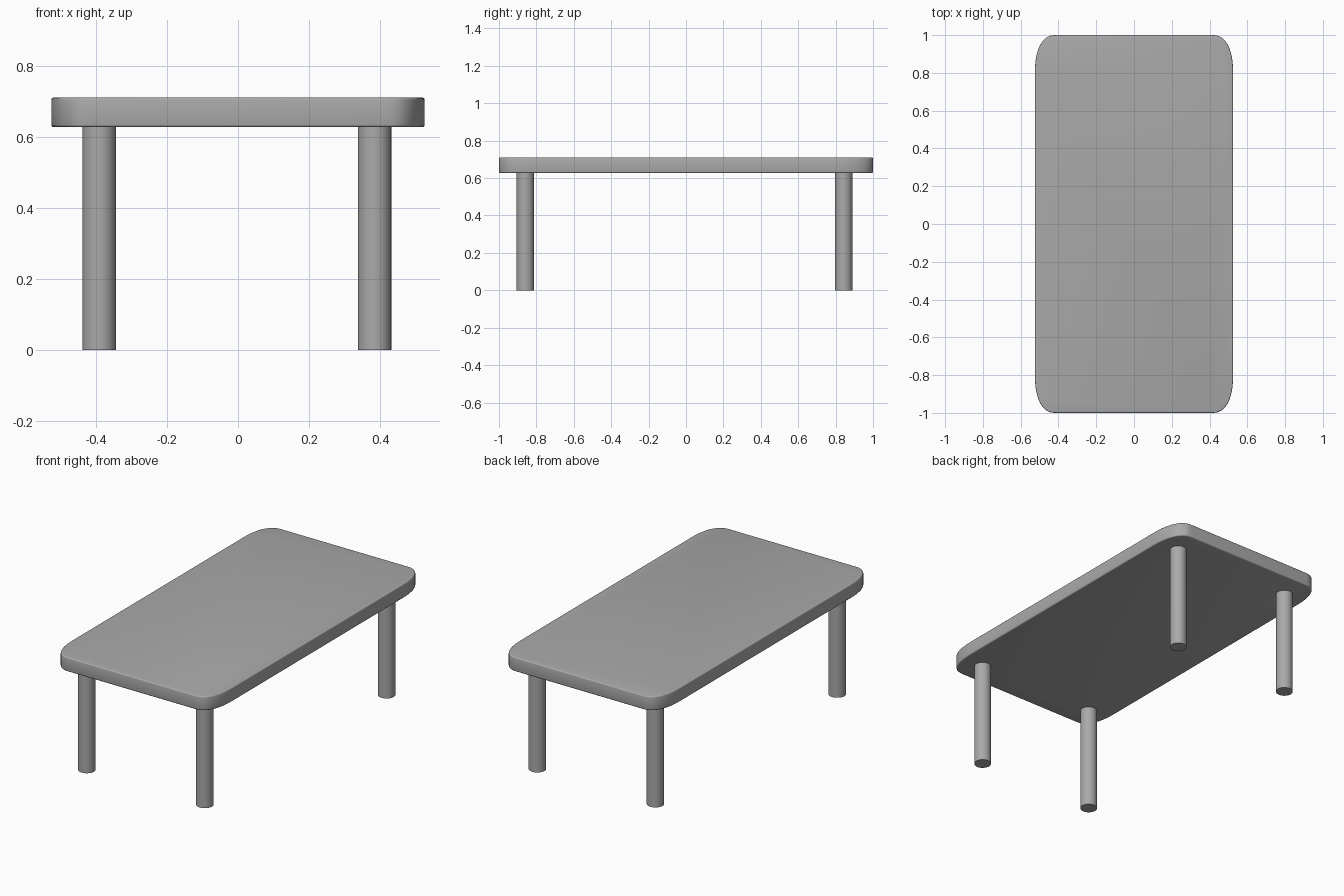
import bpy
import bmesh
from math import cos, sin, pi, radians

cube = bpy.data.objects.get("Cube")
if cube:
    bpy.data.objects.remove(cube, do_unlink=True)

# Single grey finish
GREY = (0.4, 0.4, 0.4, 1.0)
grey = bpy.data.materials.new("plain grey")
grey.use_nodes = True
grey.diffuse_color = GREY
bsdf = grey.node_tree.nodes["Principled BSDF"]
bsdf.inputs["Base Color"].default_value = GREY
bsdf.inputs["Roughness"].default_value = 0.6

HALF_X, HALF_Y = 0.525, 1.0
TOP_Z, UNDER_Z = 0.71, 0.627
CORNER_X, CORNER_Y = 0.11, 0.21
STEPS = 12


def finish(obj):
    obj.data.materials.append(grey)
    bpy.ops.object.select_all(action="DESELECT")
    bpy.context.view_layer.objects.active = obj
    obj.select_set(True)
    bpy.ops.object.shade_smooth_by_angle(angle=radians(40))


def corner_outline():
    """Rectangle outline with stretched, slightly squared round corners."""
    points = []
    for quarter in range(4):
        sx = 1 if quarter in (0, 3) else -1
        sy = 1 if quarter < 2 else -1
        for i in range(STEPS + 1):
            a = (quarter + i / STEPS) * pi / 2
            dx = CORNER_X * abs(cos(a)) ** (2 / 2.4)
            dy = CORNER_Y * abs(sin(a)) ** (2 / 2.4)
            points.append((sx * (HALF_X - CORNER_X + dx),
                           sy * (HALF_Y - CORNER_Y + dy)))
    return points


# Table top: extruded outline with softened rims
mesh = bpy.data.meshes.new("table_top")
bm = bmesh.new()
base = bm.faces.new([bm.verts.new((x, y, UNDER_Z)) for x, y in corner_outline()])
lifted = bmesh.ops.extrude_face_region(bm, geom=[base])
raised = [g for g in lifted["geom"] if isinstance(g, bmesh.types.BMVert)]
bmesh.ops.translate(bm, vec=(0, 0, TOP_Z - UNDER_Z), verts=raised)
bmesh.ops.recalc_face_normals(bm, faces=bm.faces)
rims = [e for e in bm.edges if abs(e.verts[0].co.z - e.verts[1].co.z) < 1e-4]
bmesh.ops.bevel(bm, geom=rims, offset=0.007, segments=3, profile=0.5,
                affect="EDGES", clamp_overlap=True)
bm.to_mesh(mesh)
bm.free()
table_top = bpy.data.objects.new("table_top", mesh)
bpy.context.collection.objects.link(table_top)
finish(table_top)

# Four round legs, set slightly off centre under the top
LEG_HEIGHT = UNDER_Z + 0.01
for y_name, sy in (("front", -1), ("back", 1)):
    for x_name, sx in (("right", -1), ("left", 1)):
        bpy.ops.mesh.primitive_cylinder_add(
            vertices=32, radius=0.047, depth=LEG_HEIGHT,
            location=(sx * 0.387 - 0.003, sy * 0.851 - 0.008, LEG_HEIGHT / 2))
        leg = bpy.context.object
        leg.name = f"{y_name}_{x_name}_leg"
        finish(leg)
